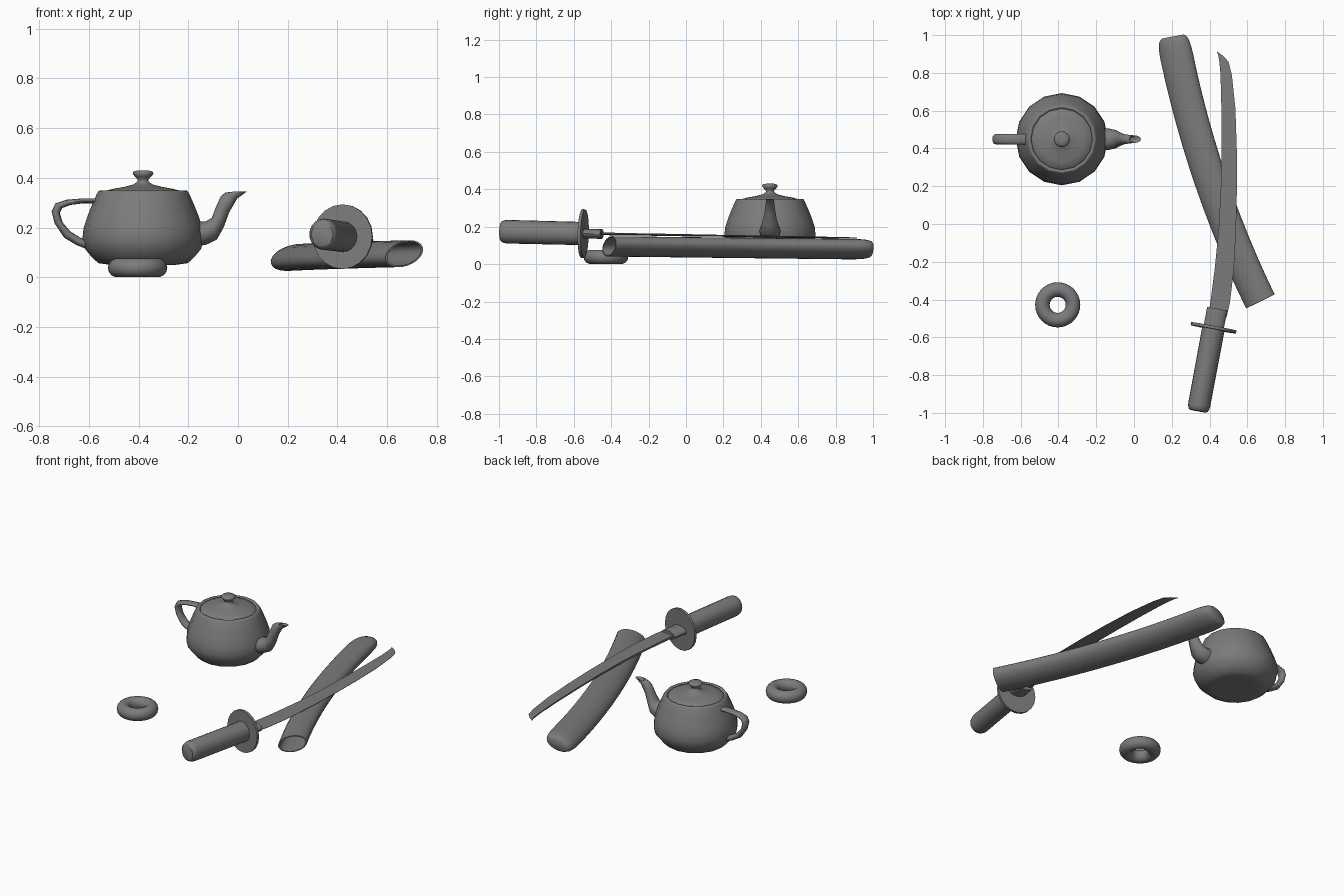
import bpy, bmesh, math
from mathutils import Vector

Z = Vector((0, 0, 1))
GREY = bpy.data.materials.new("dark_grey")
GREY.diffuse_color = (0.2, 0.2, 0.2, 1)


def loft(name, rings, cap_start=True, cap_end=True, angle=35):
    """Skin a list of equal-length point rings."""
    bm = bmesh.new()
    vs = [[bm.verts.new(p) for p in r] for r in rings]
    n = len(vs[0])
    for a, b in zip(vs, vs[1:]):
        for i in range(n):
            j = (i + 1) % n
            bm.faces.new((a[i], a[j], b[j], b[i]))
    if cap_start:
        bm.faces.new(vs[0][::-1])
    if cap_end:
        bm.faces.new(vs[-1])
    bmesh.ops.recalc_face_normals(bm, faces=bm.faces)
    me = bpy.data.meshes.new(name)
    bm.to_mesh(me)
    bm.free()
    me.materials.append(GREY)
    ob = bpy.data.objects.new(name, me)
    bpy.context.collection.objects.link(ob)
    me.shade_smooth()
    me.set_sharp_from_angle(angle=math.radians(angle))
    return ob


def ring(c, u, v, n):
    """Ellipse with half axes u and v."""
    return [Vector(c) + u * math.cos(2 * math.pi * i / n) + v * math.sin(2 * math.pi * i / n)
            for i in range(n)]


def lathe(name, profile, x, y, n=16, **kw):
    return loft(name, [ring((x, y, z), Vector((r, 0, 0)), Vector((0, r, 0)), n)
                       for r, z in profile], **kw)


def tube_xz(name, spans, y, n=12, **kw):
    """Tube through (x1, z1, x2, z2, half width): opposite edges in side view."""
    rings = []
    for x1, z1, x2, z2, w in spans:
        a, b = Vector((x1, y, z1)), Vector((x2, y, z2))
        rings.append(ring((a + b) / 2, (a - b) / 2, Vector((0, w, 0)), n))
    return loft(name, rings, **kw)


# Teapot
TX, TY = -0.382, 0.449
lathe("teapot_body", [(0.08, 0.055), (0.13, 0.05), (0.18, 0.057), (0.208, 0.083),
                      (0.234, 0.115), (0.244, 0.155), (0.239, 0.2), (0.224, 0.245),
                      (0.205, 0.293), (0.185, 0.338), (0.178, 0.348), (0.17, 0.349),
                      (0.163, 0.341), (0.16, 0.325)], TX, TY, cap_end=False, angle=60)
lathe("teapot_lid", [(0.163, 0.338), (0.155, 0.347), (0.12, 0.356), (0.075, 0.364),
                     (0.04, 0.373), (0.022, 0.385), (0.022, 0.394), (0.034, 0.406),
                     (0.042, 0.418), (0.038, 0.426), (0.02, 0.43)],
      TX, TY, cap_start=False, angle=60)
tube_xz("teapot_handle", [(-0.55, 0.318, -0.55, 0.296, 0.027), (-0.62, 0.318, -0.62, 0.298, 0.027),
                          (-0.69, 0.312, -0.675, 0.291, 0.027), (-0.735, 0.297, -0.708, 0.278, 0.027),
                          (-0.75, 0.265, -0.717, 0.258, 0.027), (-0.738, 0.217, -0.705, 0.22, 0.027),
                          (-0.70, 0.16, -0.675, 0.185, 0.027), (-0.65, 0.13, -0.635, 0.16, 0.027),
                          (-0.60, 0.11, -0.595, 0.145, 0.027)], TY, angle=60)
tube_xz("teapot_spout", [(-0.18, 0.222, -0.18, 0.125, 0.058), (-0.13, 0.225, -0.13, 0.13, 0.056),
                         (-0.105, 0.24, -0.085, 0.152, 0.048), (-0.09, 0.28, -0.058, 0.2, 0.036),
                         (-0.07, 0.325, -0.035, 0.262, 0.027), (-0.053, 0.34, -0.003, 0.317, 0.023),
                         (-0.03, 0.344, 0.037, 0.346, 0.02), (-0.024, 0.342, 0.015, 0.343, 0.014),
                         (-0.045, 0.325, -0.02, 0.31, 0.014)], TY, angle=50)

# Ring lying on the floor
bpy.ops.mesh.primitive_torus_add(location=(-0.404, -0.428, 0.0385), major_radius=0.081,
                                 minor_radius=0.0385, major_segments=32, minor_segments=14)
bpy.context.object.name = "torus"
bpy.context.object.data.shade_smooth()
bpy.context.object.data.materials.append(GREY)

# Curved hollow scabbard: outer wall, rounded tip, then inner wall from the mouth
P0, P1, P2 = Vector((0.669, -0.41, 0.095)), Vector((0.345, 0.255, 0.087)), Vector((0.205, 0.992, 0.079))
ROLL = math.radians(17)


def scabbard_ring(t, s):
    c = P0 * (1 - t) ** 2 + P1 * 2 * t * (1 - t) + P2 * t * t
    d = ((P1 - P0) * (1 - t) + (P2 - P1) * t).normalized()
    side = d.cross(Z).normalized()
    up = side.cross(d)
    u = side * math.cos(ROLL) + up * math.sin(ROLL)
    v = up * math.cos(ROLL) - side * math.sin(ROLL)
    return ring(c, u * (0.087 + 0.004 * t) * s, v * 0.05 * s, 24)


outer = [(1.0, 0.66), (0.995, 0.8), (0.982, 0.91), (0.962, 0.97), (0.935, 1.0)]
outer += [(0.93 * (1 - i / 12), 1.0) for i in range(1, 13)]
inner = [(0.0, 0.9)] + [(0.9 * i / 10, 0.86) for i in range(1, 11)]
loft("scabbard", [scabbard_ring(t, s) for t, s in outer + inner], angle=50)

# Sword grip, guard and collar share one axis
G0, G1 = Vector((0.34, -0.985, 0.174)), Vector((0.44, -0.45, 0.161))
AX = (G1 - G0).normalized()
SX = AX.cross(Z).normalized()
SZ = SX.cross(AX)


def axial(name, stations, n=16):
    """Stations: distance along axis, half width, half height."""
    return loft(name, [ring(G0 + AX * d, SX * a, SZ * b, n) for d, a, b in stations])


axial("sword_grip", [(-0.006, 0.044, 0.046), (0.0, 0.052, 0.055), (0.015, 0.057, 0.061),
                     (0.03, 0.059, 0.063), (0.44, 0.06, 0.062)], 20)
axial("sword_guard", [(0.435, 0.122, 0.13), (0.451, 0.122, 0.13)], 20)
axial("blade_collar", [(0.445, 0.054, 0.026), (0.545, 0.054, 0.026)], 16)

# Blade: spine x, y, edge x, y, half thickness of the spine
blade = [(0.394, -0.48, 0.49, -0.495, 0.007), (0.406, -0.40, 0.507, -0.42, 0.007),
         (0.427, -0.24, 0.528, -0.25, 0.006), (0.448, -0.03, 0.54, -0.035, 0.006),
         (0.46, 0.20, 0.545, 0.20, 0.005), (0.463, 0.40, 0.544, 0.40, 0.005),
         (0.463, 0.60, 0.537, 0.61, 0.005), (0.458, 0.79, 0.518, 0.79, 0.004),
         (0.452, 0.86, 0.5, 0.86, 0.004), (0.447, 0.89, 0.472, 0.89, 0.003),
         (0.438, 0.914, 0.443, 0.911, 0.002)]
rings = []
for sx, sy, ex, ey, h in blade:
    z = 0.162 - 0.0165 * (sy + 0.45)
    rings.append([(sx, sy, z + h), (sx, sy, z - h), (ex, ey, z - 0.001), (ex, ey, z + 0.001)])
loft("sword_blade", rings)
